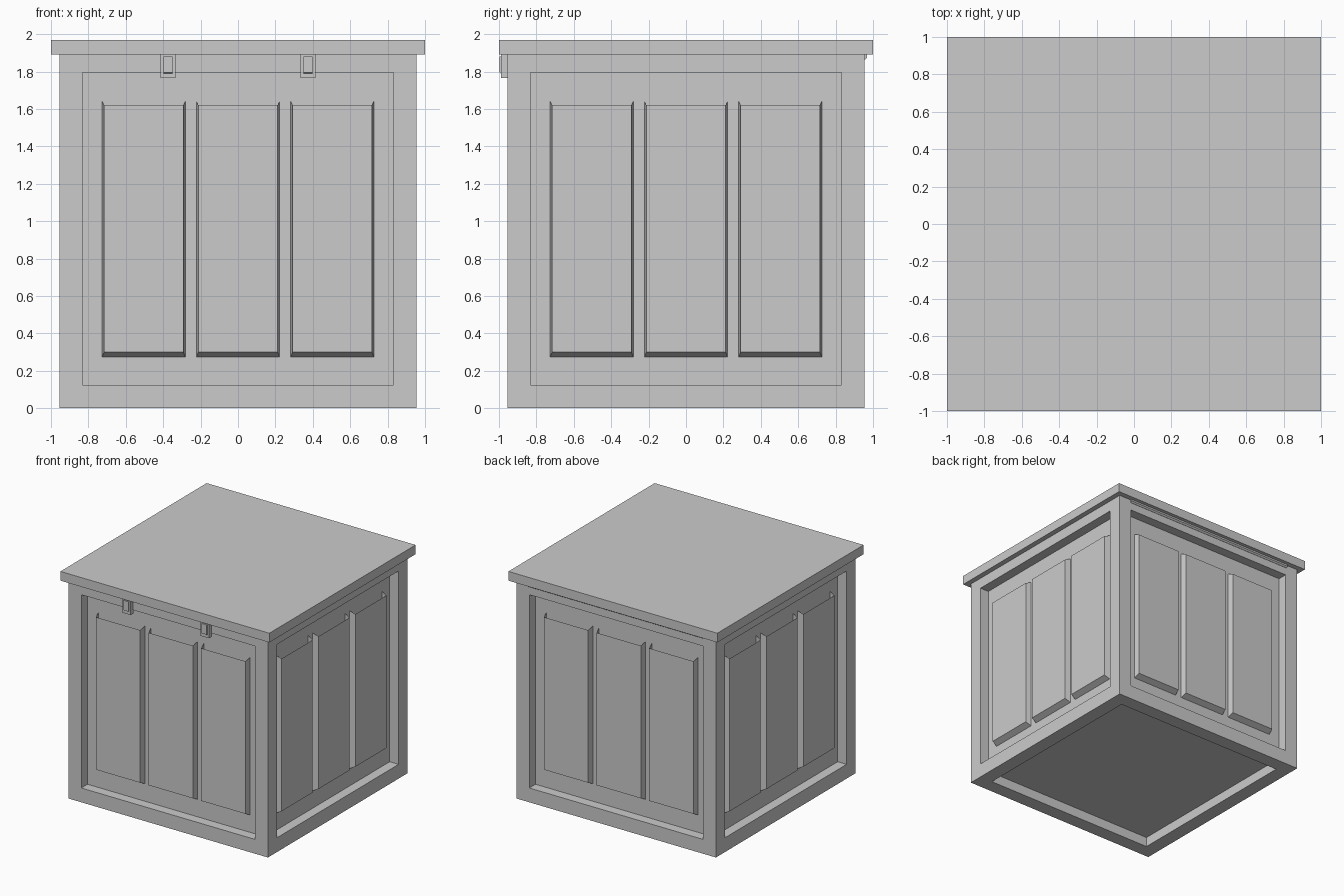
import bpy, bmesh
from math import radians
from mathutils import Matrix

if "Cube" in bpy.data.objects:
    bpy.data.objects.remove(bpy.data.objects["Cube"])


def make_object(name, bm):
    bmesh.ops.recalc_face_normals(bm, faces=bm.faces)
    mesh = bpy.data.meshes.new(name)
    bm.to_mesh(mesh)
    bm.free()
    obj = bpy.data.objects.new(name, mesh)
    bpy.context.collection.objects.link(obj)
    return obj


def add_box(bm, lo, hi):
    size = [b - a for a, b in zip(lo, hi)]
    mid = [(a + b) / 2 for a, b in zip(lo, hi)]
    m = Matrix.Translation(mid) @ Matrix.Diagonal((*size, 1))
    return bmesh.ops.create_cube(bm, size=1, matrix=m)["verts"]


BODY, DEPTH = 0.955, 0.085

# Crate body: box with a recess in the four sides and the underside
bm = bmesh.new()
add_box(bm, (-BODY, -BODY, 0), (BODY, BODY, 1.92))
bm.normal_update()
faces = [f for f in bm.faces if f.normal.z < 0.5]
bmesh.ops.inset_individual(bm, faces=faces, thickness=0.175, depth=0)
bmesh.ops.inset_individual(bm, faces=faces, thickness=0, depth=-DEPTH)
make_object("crate_body", bm)

# Lid
bm = bmesh.new()
add_box(bm, (-1, -1, 1.89), (1, 1, 1.97))
make_object("lid", bm)


# Raised planks: tapered slabs, open at the top, three on each side
def add_plank(bm, cx, turn):
    yb, yf = -BODY + DEPTH, -BODY + 0.035
    back = [(-0.222, 0.275), (0.222, 0.275), (0.222, 1.64), (-0.222, 1.64)]
    front = [(-0.212, 0.30), (0.212, 0.30), (0.212, 1.62), (-0.212, 1.62)]
    b = [bm.verts.new(turn @ Matrix.Translation((cx + x, yb, z)).to_translation()) for x, z in back]
    f = [bm.verts.new(turn @ Matrix.Translation((cx + x, yf, z)).to_translation()) for x, z in front]
    bm.faces.new(f)
    for i in (0, 1, 3):
        j = (i + 1) % 4
        bm.faces.new((b[i], b[j], f[j], f[i]))


for k, side in enumerate(("front", "right", "back", "left")):
    bm = bmesh.new()
    for cx in (-0.504, 0, 0.504):
        add_plank(bm, cx, Matrix.Rotation(radians(90 * k), 4, "Z"))
    make_object(side + "_planks", bm)

# Front clasps: plate with a small raised lever
for name, cx in (("left_clasp", -0.375), ("right_clasp", 0.375)):
    bm = bmesh.new()
    add_box(bm, (cx - 0.04, -0.988, 1.765), (cx + 0.04, -0.95, 1.895))
    lever = add_box(bm, (cx - 0.024, -0.998, 1.785), (cx + 0.024, -0.98, 1.88))
    for v in lever:
        if v.co.y < -0.99 and v.co.z < 1.8:
            v.co.z += 0.01
    make_object(name, bm)

# Long hinge barrel along the back
bm = bmesh.new()
bmesh.ops.create_cone(bm, cap_ends=True, segments=8, radius1=0.022, radius2=0.022, depth=1.68,
                      matrix=Matrix.Translation((0, 0.948, 1.884)) @ Matrix.Rotation(radians(90), 4, "Y")
                      @ Matrix.Rotation(radians(22.5), 4, "Z"))
make_object("back_hinge", bm)
